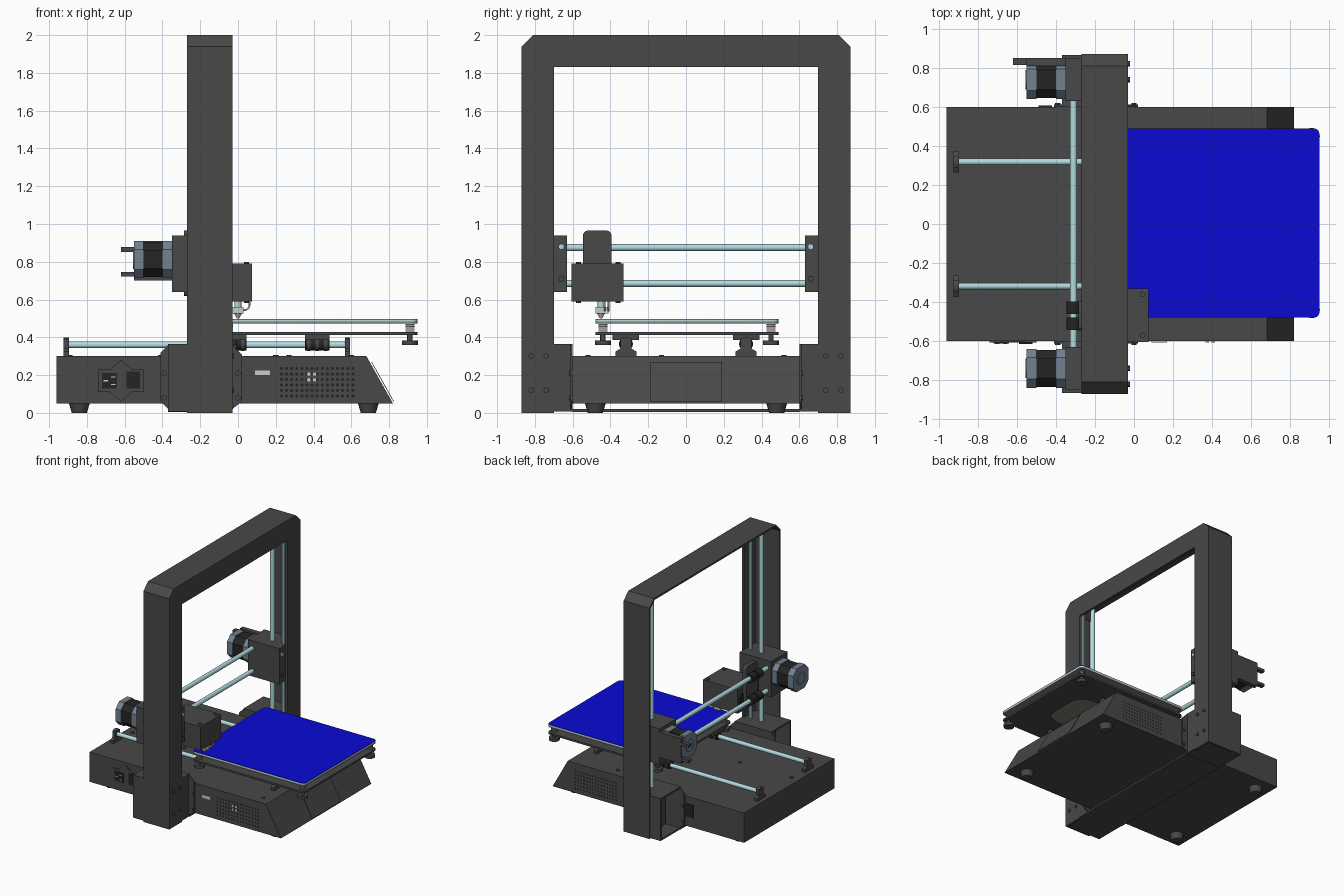
import bpy, bmesh, math
from mathutils import Vector

cube = bpy.data.objects.get("Cube")
if cube:
    bpy.data.objects.remove(cube)


def material(name, *rgb):
    m = bpy.data.materials.new(name)
    m.use_nodes = True
    m.diffuse_color = (*rgb, 1)
    m.node_tree.nodes["Principled BSDF"].inputs["Base Color"].default_value = (*rgb, 1)
    return m


GREY = material("dark grey", .065, .065, .065)
BLACK = material("black", .018, .018, .018)
BLUE = material("bed blue", .003, .003, .65)
STEEL = material("pale steel", .45, .7, .74)
SLATE = material("motor slate", .17, .22, .28)
TAUPE = material("bed underside", .22, .21, .18)
LIGHT = material("light metal", .6, .6, .58)
made = []


def finish(name, bm, mat, parts=None):
    bmesh.ops.recalc_face_normals(bm, faces=bm.faces)
    me = bpy.data.meshes.new(name)
    bm.to_mesh(me)
    bm.free()
    me.materials.append(mat)
    ob = bpy.data.objects.new(name, me)
    bpy.context.collection.objects.link(ob)
    made.append(ob)
    return ob


def place(axis, u, v, w):
    return {"x": (w, u, v), "y": (u, w, v), "z": (u, v, w)}[axis]


def prism(name, mat, axis, pts, lo, hi, hole=None):
    """Extrude a profile along an axis; a hole needs as many points as the profile."""
    bm = bmesh.new()
    n = len(pts)

    def loop(p, w):
        return [bm.verts.new(place(axis, u, v, w)) for u, v in p]

    def bridge(a, b):
        for i in range(n):
            bm.faces.new((a[i], a[(i + 1) % n], b[(i + 1) % n], b[i]))
    a, b = loop(pts, lo), loop(pts, hi)
    bridge(a, b)
    if hole:
        c, d = loop(hole, lo), loop(hole, hi)
        bridge(c, d), bridge(a, c), bridge(b, d)
    else:
        bm.faces.new(a), bm.faces.new(b)
    return finish(name, bm, mat)


def box(name, mat, x, y, z):
    pts = [(x[0], y[0]), (x[1], y[0]), (x[1], y[1]), (x[0], y[1])]
    return prism(name, mat, "z", pts, *z)


def rounded(u, v, r, seg=5):
    pts = []
    for k, (cu, cv) in enumerate([(u[1] - r, v[1] - r), (u[0] + r, v[1] - r),
                                  (u[0] + r, v[0] + r), (u[1] - r, v[0] + r)]):
        for i in range(seg + 1):
            a = math.pi / 2 * (k + i / seg)
            pts.append((cu + r * math.cos(a), cv + r * math.sin(a)))
    return pts


def rod(name, mat, axis, u, v, lo, hi, r, r2=None, seg=20):
    """Cylinder or cone along an axis."""
    bm = bmesh.new()
    ends = []
    for w, q in ((lo, r), (hi, r if r2 is None else r2)):
        ring = [2 * math.pi * i / seg for i in range(seg)]
        ends.append([bm.verts.new(place(axis, u + q * math.cos(t), v + q * math.sin(t), w)) for t in ring])
        bm.faces.new(ends[-1])
    for i in range(seg):
        j = (i + 1) % seg
        bm.faces.new((ends[0][i], ends[0][j], ends[1][j], ends[1][i]))
    return finish(name, bm, mat)


def span(s, a, b):
    return tuple(sorted((s * a, s * b)))


# Base box with sloping nose, control panel and feet
prism("base", GREY, "y", [(-.96, .05), (.82, .05), (.68, .30), (-.96, .30)], -.6, .6)
prism("control_panel", GREY, "y", [(.822, .06), (.826, .06), (.709, .27), (.705, .27)], -.19, .19)
for x in (-.84, .69):
    for y in (-.48, .48):
        rod("foot", GREY, "z", x, y, 0, .05, .04, .055)
for x, y in ((.2, .52), (.27, .52), (.6, -.52), (-.89, -.13), (-.41, -.13)):
    rod("base_screw", GREY, "z", x, y, .30, .307, .014, seg=10)

# Vent holes on both sides
bm = bmesh.new()
for s in (-1, 1):
    for i in range(15):
        for j in range(6):
            vs = bmesh.ops.create_circle(bm, cap_ends=True, radius=.009, segments=6)["verts"]
            for v in vs:
                v.co = Vector((.23 + i * .027 + v.co.x, s * .602, .09 + j * .029 + v.co.y))
finish("vent_holes", bm, BLACK)
for dx in (-.015, .015):
    for dz in (-.015, .015):
        rod("vent_light", LIGHT, "y", .39 + dx, .19 + dz, -.606, -.602, .01, seg=8)

# Power inlet, switch and card slot
prism("inlet_plate", GREY, "y",
      [(-.74, .11), (-.68, .11), (-.62, .06), (-.56, .11), (-.5, .11), (-.5, .23),
       (-.56, .23), (-.62, .28), (-.68, .23), (-.74, .23)], -.608, -.6)
box("socket", BLACK, (-.72, -.64), (-.612, -.606), (.13, .21))
for x, z in ((-.7, .17), (-.66, .19), (-.66, .15)):
    box("socket_pin", LIGHT, (x - .012, x + .012), (-.615, -.611), (z - .003, z + .003))
box("switch", BLACK, (-.59, -.52), (-.615, -.606), (.13, .22))
box("card_slot", LIGHT, (.09, .17), (-.606, -.6), (.2, .225))
box("rear_switch", BLACK, (-.49, -.42), (.6, .606), (.13, .24))

# Gantry: front face plate plus outer wall, open behind and inside
outer = [(-.87, 0), (-.87, 1.94), (-.81, 2), (.81, 2), (.87, 1.94), (.87, 0)]
leg = [(.70, 0), (.70, 1.83), (-.70, 1.83), (-.70, 0)]
inner = [(.855, 0), (.855, 1.934), (.804, 1.985), (-.804, 1.985), (-.855, 1.934), (-.855, 0)]
prism("gantry_face", GREY, "x", outer + leg, -.05, -.03)
prism("gantry_wall", GREY, "x", outer + inner, -.27, -.04)
box("gantry_floor", GREY, (-.37, -.03), (-.6, .6), (.005, .02))

for s in (-1, 1):
    # Lower housing, open at the back, and its mounting flange
    box("housing_front", GREY, (-.05, -.032), span(s, .6, .85), (.02, .36))
    box("housing_top", GREY, (-.37, -.032), span(s, .6, .86), (.35, .365))
    box("housing_floor", GREY, (-.37, -.032), span(s, .6, .86), (.008, .022))
    box("housing_side", GREY, (-.37, -.2), span(s, .85, .865), (.008, .365))
    box("lift_motor", GREY, (-.25, -.06), span(s, .63, .83), (.03, .27))
    prism("mounting_flange", GREY, "y", [(-.41, .06), (-.37, .02), (-.03, .02), (.02, .06),
          (.02, .31), (-.03, .36), (-.37, .36), (-.41, .32)], *span(s, .6, .612))
    for z in (.08, .21):
        for x in (-.39, 0):
            rod("flange_screw", GREY, "y", x, z, *span(s, .612, .62), .014, seg=10)
    for y in (.74, .82):
        for z in (.12, .30):
            rod("leg_screw", GREY, "x", s * y, z, -.03, -.02, .014, seg=10)
    # Upright guide rod and lead screw
    rod("guide_rod", STEEL, "z", -.19, s * .73, .3, 1.97, .018)
    rod("lead_screw", STEEL, "z", -.09, s * .73, .27, 1.97, .015, seg=10)
    # Lifting block and motor
    box("lift_block", GREY, (-.35, -.055), span(s, .63, .85), (.64, .94))
    for z in (.71, .88):
        rod("lift_block_screw", STEEL if z > .8 else GREY, "x", s * .66, z, -.055, -.045, .016, seg=10)
    yy, zz = span(s, .64, .84), (.715, .91)
    shape = rounded(yy, zz, .045, 1)
    for a, b in ((-.55, -.5), (-.4, -.35)):
        prism("motor_cap", SLATE, "x", shape, a, b)
    prism("motor_core", BLACK, "x", rounded((yy[0] + .005, yy[1] - .005), (.72, .905), .045, 1), -.5, -.4)
    rod("motor_boss", SLATE, "x", s * .74, .8125, -.556, -.55, .05)
    # Bed rails, end supports and bearings
    y = s * .318
    rod("bed_rail", STEEL, "x", y, .36, -.92, .59, .017)
    for x in (-.91, .58):
        prism("rail_support", GREY, "x", [(y - .055, .30), (y + .055, .30), (y + .055, .325),
              (y + .03, .34), (y + .03, .39), (y + .015, .40), (y - .015, .40), (y - .03, .39),
              (y - .03, .34), (y - .055, .325)], x - .014, x + .014)
    for x in (-.02, .42):
        box("bearing_top", GREY, (x - .065, x + .065), (y - .07, y + .07), (.385, .415))
        rod("bearing", BLACK, "x", y, .365, x - .065, x + .065, .034)
        for dx in (-.045, 0, .045):
            rod("bearing_ring", GREY, "x", y, .365, x + dx - .01, x + dx + .01, .037)

# Filament drive beside the left motor
box("drive_plate", GREY, (-.55, -.35), (.81, .85), (.70, .91))
for z in (.735, .865):
    box("drive_arm", GREY, (-.62, -.5), (.815, .85), (z - .012, z + .012))

# Heated bed on a windowed carrier
bx, by = (-.09, .95), (-.48, .49)
prism("bed_carrier", GREY, "z", rounded(bx, by, .03), .413, .428, rounded((.15, .73), (-.22, .22), .12))
prism("heat_plate", TAUPE, "z", rounded(bx, by, .03), .474, .484)
prism("bed_glass", STEEL, "z", rounded(bx, by, .03), .484, .494)
prism("bed_surface", BLUE, "z", rounded(bx, by, .03), .494, .498)
for x in (-.05, .91):
    for y in (-.44, .45):
        rod("bed_knob", GREY, "z", x, y, .36, .383, .042)
        rod("bed_post", GREY, "z", x, y, .383, .415, .014)
        for i in range(4):
            rod("bed_spring", TAUPE, "z", x, y, .43 + i * .011, .437 + i * .011, .024, seg=12)

# Cross rails and print head
for z in (.875, .685):
    rod("cross_rail", STEEL, "y", -.31, z, -.64, .64, .018)
    for y in (-.51, -.43):
        rod("head_bearing", BLACK, "y", -.31, z, y - .032, y + .032, .036)
prism("head_carriage", GREY, "x", rounded((-.545, -.395), (.62, .965), .025), -.285, -.25)
box("head_box", GREY, (-.25, .075), (-.605, -.33), (.59, .79))
for y in (-.57, -.36):
    rod("head_screw", GREY, "z", .045, y, .79, .798, .014, seg=10)
    rod("head_foot", GREY, "z", .045, y, .582, .59, .014, seg=10)
rod("head_fan", BLACK, "x", -.39, .69, -.256, -.25, .045)
box("heater_block", LIGHT, (-.03, .03), (-.48, -.41), (.525, .56))
rod("heat_break", STEEL, "z", 0, -.45, .56, .59, .018)
rod("nozzle", LIGHT, "z", 0, -.45, .5, .525, .006, .02, seg=12)
for y in (-.43, -.41):
    curve = bpy.data.curves.new("heater_wire", "CURVE")
    curve.dimensions = "3D"
    curve.bevel_depth = .005
    sp = curve.splines.new("BEZIER")
    sp.bezier_points.add(2)
    for p, co in zip(sp.bezier_points, ((.02, y, .54), (.055, y, .555), (.06, y, .6))):
        p.co = co
        p.handle_left_type = p.handle_right_type = "AUTO"
    curve.materials.append(LIGHT)
    bpy.context.collection.objects.link(bpy.data.objects.new("heater_wire", curve))

# Smooth the round parts, keep the edges sharp
bpy.ops.object.select_all(action="DESELECT")
for ob in made:
    ob.select_set(True)
bpy.context.view_layer.objects.active = made[0]
bpy.ops.object.shade_smooth_by_angle(angle=math.radians(35))
